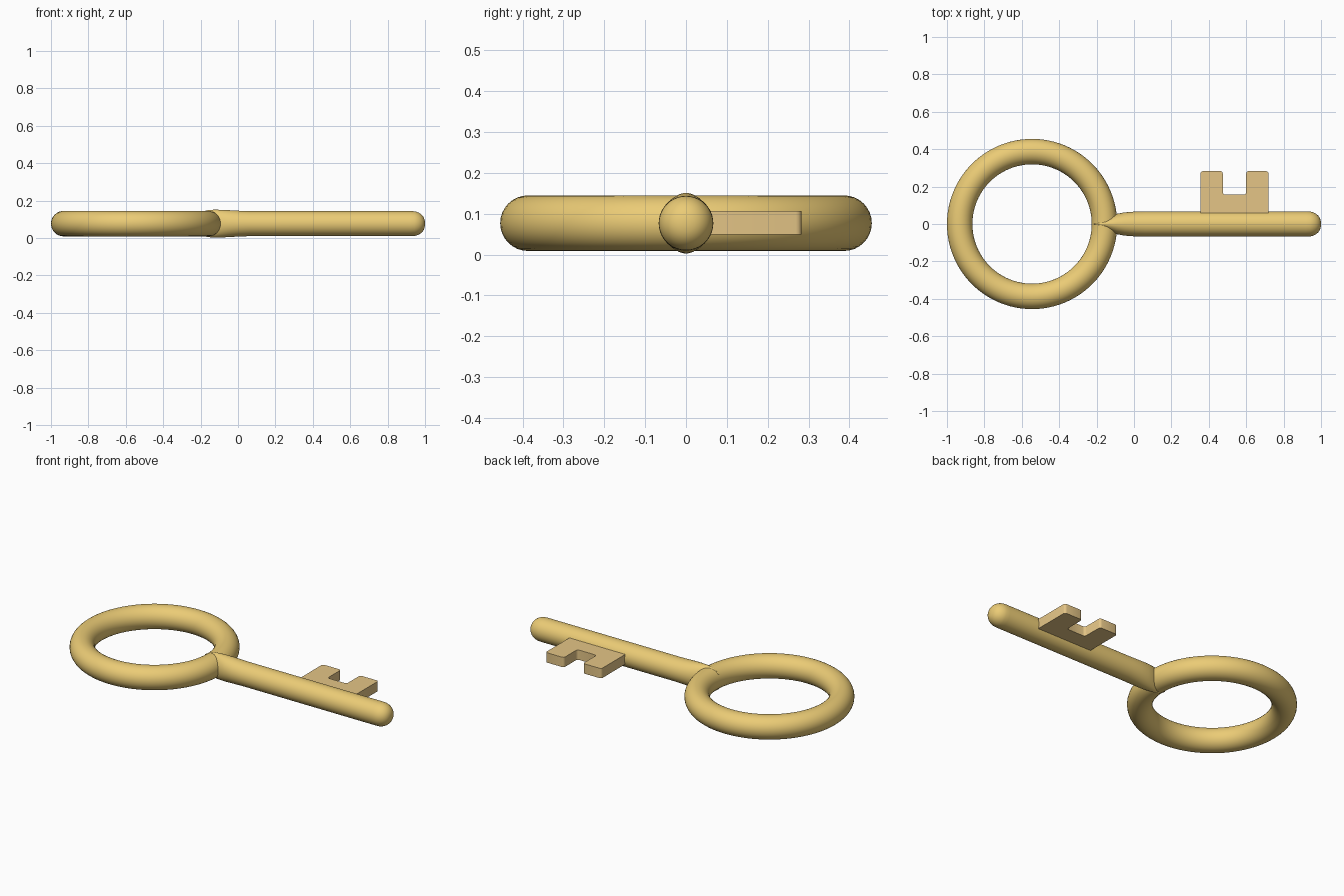
import bpy, bmesh
from math import sin, cos, pi, radians

if "Cube" in bpy.data.objects:
    bpy.data.objects.remove(bpy.data.objects["Cube"])

ZC = 0.077  # height of the key's centre plane


def material(name, color):
    m = bpy.data.materials.new(name)
    m.diffuse_color = color
    m.use_nodes = True
    m.node_tree.nodes["Principled BSDF"].inputs["Base Color"].default_value = m.diffuse_color
    return m


gold = material("gold", (0.83, 0.60, 0.18, 1))
pale_gold = material("pale_gold", (0.78, 0.56, 0.24, 1))


def finish(obj, mat, angle=40):
    obj.data.materials.append(mat)
    bpy.ops.object.select_all(action='DESELECT')
    obj.select_set(True)
    bpy.context.view_layer.objects.active = obj
    bpy.ops.object.shade_smooth_by_angle(angle=radians(angle))


def mesh_object(name, bm):
    bmesh.ops.recalc_face_normals(bm, faces=bm.faces)
    me = bpy.data.meshes.new(name)
    bm.to_mesh(me)
    bm.free()
    obj = bpy.data.objects.new(name, me)
    bpy.context.collection.objects.link(obj)
    return obj


# Ring handle
bpy.ops.mesh.primitive_torus_add(major_radius=0.387, minor_radius=0.068,
                                 major_segments=96, minor_segments=32,
                                 location=(-0.545, 0, ZC))
handle = bpy.context.object
handle.name = "ring_handle"
finish(handle, gold)

# Shaft: elliptical sections (x, half width, half height), pinched at the ring
sections = [(-0.215, 0.004, 0.045), (-0.185, 0.018, 0.066), (-0.16, 0.028, 0.072),
            (-0.13, 0.041, 0.0745), (-0.09, 0.055, 0.074), (-0.05, 0.062, 0.072),
            (0.0, 0.066, 0.069), (0.06, 0.067, 0.067), (0.92, 0.067, 0.067)]
for i in range(1, 9):  # rounded tip
    a = i / 8 * radians(86)
    sections.append((0.93 + 0.07 * sin(a), 0.067 * cos(a) ** 0.85, 0.067 * cos(a) ** 0.85))
bm = bmesh.new()
N = 40
rings = [[bm.verts.new((x, w * cos(2 * pi * k / N), ZC + h * sin(2 * pi * k / N)))
          for k in range(N)] for x, w, h in sections]
for r0, r1 in zip(rings, rings[1:]):
    for k in range(N):
        j = (k + 1) % N
        bm.faces.new((r0[k], r0[j], r1[j], r1[k]))
bm.faces.new(rings[0])
bm.faces.new(rings[-1])
finish(mesh_object("shaft", bm), gold)

# Notched bit: U-shaped plan extruded upwards
plan = [(0.355, 0.03), (0.72, 0.03), (0.72, 0.283), (0.60, 0.283),
        (0.60, 0.157), (0.475, 0.157), (0.475, 0.283), (0.355, 0.283)]
bm = bmesh.new()
face = bm.faces.new([bm.verts.new((x, y, 0.049)) for x, y in plan])
ext = bmesh.ops.extrude_face_region(bm, geom=[face])
top = [v for v in ext["geom"] if isinstance(v, bmesh.types.BMVert)]
bmesh.ops.translate(bm, verts=top, vec=(0, 0, 0.058))
upright = [e for e in bm.edges if abs(e.verts[0].co.z - e.verts[1].co.z) > 0.01
           and e.verts[0].co.y > 0.1]
bmesh.ops.bevel(bm, geom=upright, offset=0.014, segments=3, profile=0.5, affect='EDGES')
finish(mesh_object("key_bit", bm), pale_gold, 35)
